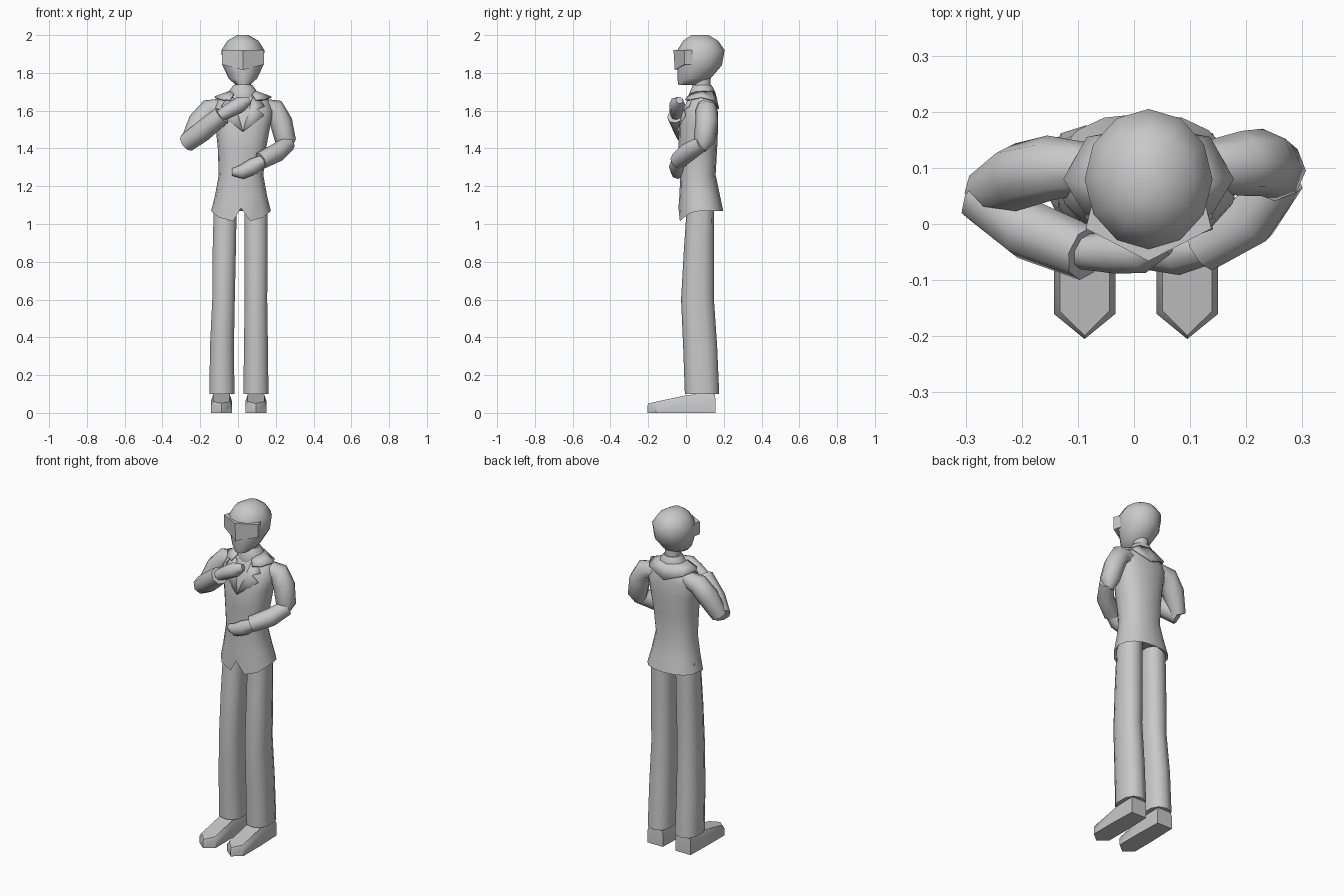
import bpy, bmesh
from math import sin, cos, pi, radians, copysign
from mathutils import Vector
from mathutils.bvhtree import BVHTree

default_cube = bpy.data.objects.get("Cube")
if default_cube:
    bpy.data.objects.remove(default_cube, do_unlink=True)

MIDDLE = 0.026  # body centre line in x

grey = bpy.data.materials.new("plain grey")
grey.use_nodes = True
grey.diffuse_color = (0.58, 0.58, 0.58, 1)
grey.node_tree.nodes["Principled BSDF"].inputs["Base Color"].default_value = grey.diffuse_color


def finish(name, bm, sharp=40):
    """Turn a bmesh into a smooth shaded object that keeps its hard edges."""
    bmesh.ops.recalc_face_normals(bm, faces=bm.faces)
    mesh = bpy.data.meshes.new(name)
    bm.to_mesh(mesh)
    bm.free()
    mesh.materials.append(grey)
    mesh.shade_smooth()
    mesh.set_sharp_from_angle(angle=radians(sharp))
    obj = bpy.data.objects.new(name, mesh)
    bpy.context.collection.objects.link(obj)
    return obj


def skin(bm, rings):
    """Bridge rings of vertices and close both ends."""
    for low, high in zip(rings, rings[1:]):
        count = len(low)
        for i in range(count):
            j = (i + 1) % count
            bm.faces.new((low[i], low[j], high[j], high[i]))
    bm.faces.new(rings[0])
    bm.faces.new(rings[-1])


def stack(sections, sides=12, squareness=1.0):
    """Level sections: centre x, z, half width, front y, back y. First vertex faces front."""
    bm = bmesh.new()
    rings = []
    for x, z, half, front, back in sections:
        ring = []
        for i in range(sides):
            a = 2 * pi * i / sides
            s, c = [copysign(abs(v) ** squareness, v) if abs(v) > 1e-6 else 0
                    for v in (sin(a), cos(a))]
            y = (front + back) / 2 - c * (back - front) / 2
            ring.append(bm.verts.new((x + half * s, y, z)))
        rings.append(ring)
    skin(bm, rings)
    return bm, rings


def limb(name, stations, sides=8):
    """Round tube through stations of x, y, z, radius."""
    bm = bmesh.new()
    points = [Vector(s[:3]) for s in stations]
    rings = []
    for k, point in enumerate(points):
        along = points[min(k + 1, len(points) - 1)] - points[max(k - 1, 0)]
        side = along.cross(Vector((0, 1, 0))).normalized()
        other = along.cross(side).normalized()
        radius = stations[k][3]
        rings.append([bm.verts.new(point + radius * (side * cos(2 * pi * i / sides)
                      + other * sin(2 * pi * i / sides))) for i in range(sides)])
    skin(bm, rings)
    return finish(name, bm, 50)


# Jacket body, with the front hem notched
bm, rings = stack([
    (MIDDLE - .01, 1.11, .12, 0, .15),
    (MIDDLE - .01, 1.07, .158, -.04, .197),
    (MIDDLE - .01, 1.15, .138, -.035, .18),
    (MIDDLE - .01, 1.26, .118, -.03, .157),
    (MIDDLE - .005, 1.40, .128, -.04, .165),
    (MIDDLE, 1.52, .145, -.037, .17),
    (MIDDLE, 1.60, .16, -.015, .168),
    (MIDDLE, 1.655, .135, .015, .155),
    (MIDDLE, 1.69, .06, .03, .14),
], sides=16, squareness=.85)
hem = rings[1]
hem[0].co.z = 1.085
for i in (1, -1):
    hem[i].co.z = 1.015
    hem[i].co.x += (MIDDLE - hem[i].co.x) * .35
    hem[2 * i].co.z = 1.035
    hem[3 * i].co.z = 1.06
chest = BVHTree.FromBMesh(bm)
finish("jacket", bm, 50)

# Lapels lie on the chest
for side, label in ((1, "left"), (-1, "right")):
    bm = bmesh.new()
    corners = []
    for x, z in ((0, 1.49), (.115, 1.575), (.075, 1.61), (.115, 1.625), (.08, 1.67), (.05, 1.67)):
        x = MIDDLE + side * x
        hit = chest.ray_cast(Vector((x, -1, z)), Vector((0, 1, 0)))[0]
        corners.append(bm.verts.new((x, (hit.y if hit else .03) - .012, z)))
    bm.faces.new(corners)
    bmesh.ops.triangulate(bm, faces=bm.faces)
    lapel = finish(label + "_lapel", bm)
    lapel.modifiers.new("thickness", "SOLIDIFY").thickness = .008

# Broad coat collar over the shoulders, mirrored about the centre line
inner = ((.05, .02, 1.69), (.062, .05, 1.7), (.07, .09, 1.705), (.05, .14, 1.705), (0, .155, 1.7))
outer = ((.07, -.005, 1.66), (.115, .02, 1.662), (.152, .08, 1.675), (.11, .155, 1.655), (0, .176, 1.61))
bm = bmesh.new()
for side in (1, -1):
    edges = [[bm.verts.new((MIDDLE + side * x, y, z)) for x, y, z in line] for line in (inner, outer)]
    for i in range(len(inner) - 1):
        bm.faces.new((edges[0][i], edges[0][i + 1], edges[1][i + 1], edges[1][i]))
bmesh.ops.remove_doubles(bm, verts=bm.verts, dist=.0001)
collar = finish("coat_collar", bm)
collar.modifiers.new("thickness", "SOLIDIFY").thickness = .008

# Neck and the shirt collar around it
finish("neck", stack([(MIDDLE, 1.66, .042, .045, .13), (MIDDLE, 1.79, .042, .045, .13)])[0])
finish("shirt_collar", stack([
    (MIDDLE, 1.66, .07, .015, .15), (MIDDLE, 1.685, .077, .015, .155),
    (MIDDLE, 1.71, .07, .025, .15), (MIDDLE, 1.735, .05, .035, .135)])[0], 50)

# Head
finish("head", stack([
    (MIDDLE, 1.735, .036, -.04, .05),
    (MIDDLE, 1.77, .075, -.046, .13),
    (MIDDLE, 1.84, .108, -.046, .19),
    (MIDDLE, 1.92, .114, -.046, .205),
    (MIDDLE, 1.97, .082, -.015, .17),
    (MIDDLE, 2.0, .03, .03, .12),
])[0], 55)

# Wedge visor across the face
bm = bmesh.new()
plan = ((-.112, -.008), (0, -.066), (.112, -.008), (.1, .04), (-.1, .04))
bottom = [bm.verts.new((MIDDLE + x, y * .9, 1.815 if x == 0 else 1.845)) for x, y in plan]
top = [bm.verts.new((MIDDLE + x, y, 1.922)) for x, y in plan]
skin(bm, [bottom, top])
finish("visor", bm, 20)

# Trouser legs and shoes
for side, label in ((1, "left"), (-1, "right")):
    x = .005 + side * .09
    lean = .012 if side < 0 else 0
    finish(label + "_trouser_leg", stack([
        (x, .1, .069, -.006, .176),
        (x, .35, .066, -.015, .165),
        (x + lean * .7, .6, .062, -.026, .148),
        (x + lean, .85, .064, -.012, .148),
        (x + lean * 1.5, 1.12, .063, .006, .148),
    ], sides=10, squareness=.8)[0], 50)

    bm = bmesh.new()
    x = .005 + side * .09 - (.003 if side < 0 else 0)
    sole = ((0, -.205, .05), (.055, -.16, .06), (.055, 0, .093), (.05, .155, .11),
            (-.05, .155, .11), (-.055, 0, .093), (-.055, -.16, .06))
    base = [bm.verts.new((x + px, py, 0)) for px, py, _ in sole]
    middle = [bm.verts.new((x + px, py, pz * .7)) for px, py, pz in sole]
    upper = [bm.verts.new((x + px * .8, py * .97, pz)) for px, py, pz in sole]
    skin(bm, [base, middle, upper])
    finish(label + "_shoe", bm, 45)

# Right arm raised to the collar
limb("right_upper_arm", [(-.08, .1, 1.62, .045), (-.15, .1, 1.605, .058),
                         (-.205, .085, 1.54, .06), (-.262, .055, 1.43, .045)])
limb("right_forearm", [(-.272, .05, 1.43, .05), (-.19, -.01, 1.49, .055), (-.085, -.052, 1.575, .05)])
limb("right_hand", [(-.1, -.05, 1.57, .03), (-.04, -.05, 1.605, .038),
                    (.015, -.046, 1.635, .042), (.06, -.035, 1.655, .02)])

# Left arm folded across the waist
limb("left_upper_arm", [(.12, .1, 1.62, .045), (.195, .108, 1.605, .058),
                        (.228, .11, 1.54, .06), (.252, .095, 1.44, .055), (.25, .08, 1.39, .025)])
limb("left_forearm", [(.265, .085, 1.425, .042), (.21, .01, 1.38, .05), (.12, -.042, 1.335, .046)])
limb("left_hand", [(.14, -.04, 1.34, .03), (.08, -.048, 1.305, .043),
                   (.02, -.043, 1.275, .038), (-.03, -.035, 1.275, .02)])
